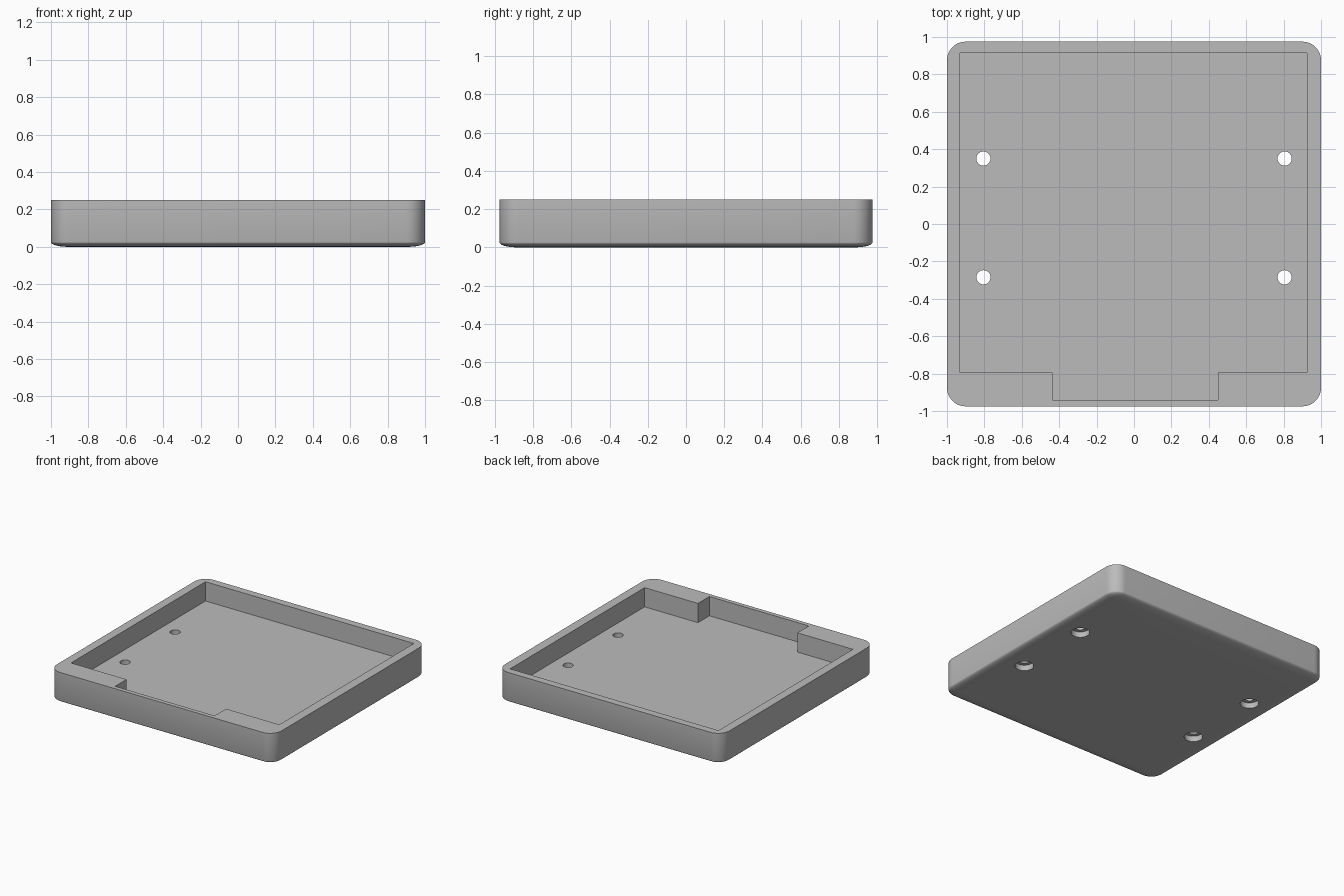
import bpy, bmesh, math

if "Cube" in bpy.data.objects:
    bpy.data.objects.remove(bpy.data.objects["Cube"])

HALF_X, HALF_Y, HEIGHT = 1.0, 0.975, 0.25
FLOOR_Z = 0.095
CORNER_R = 0.1
EDGE_W, EDGE_H = 0.09, 0.026       # rounding of the underside rim


def new_object(name, bm):
    bmesh.ops.recalc_face_normals(bm, faces=bm.faces[:])
    mesh = bpy.data.meshes.new(name)
    bm.to_mesh(mesh)
    bm.free()
    obj = bpy.data.objects.new(name, mesh)
    bpy.context.collection.objects.link(obj)
    return obj


def loft(name, rings):
    """Closed solid through a stack of equal-sized point rings."""
    bm = bmesh.new()
    loops = [[bm.verts.new(p) for p in ring] for ring in rings]
    for a, b in zip(loops, loops[1:]):
        for i in range(len(a)):
            j = (i + 1) % len(a)
            bm.faces.new((a[i], a[j], b[j], b[i]))
    bm.faces.new(loops[0][::-1])
    bm.faces.new(loops[-1])
    return new_object(name, bm)


def rounded_ring(inset, z, steps=10):
    """Rounded rectangle, pulled inward by inset."""
    r = CORNER_R - inset
    cx, cy = HALF_X - CORNER_R, HALF_Y - CORNER_R
    points = []
    for k, (sx, sy) in enumerate(((1, 1), (-1, 1), (-1, -1), (1, -1))):
        for i in range(steps + 1):
            a = math.pi / 2 * (k + i / steps)
            points.append((sx * cx + r * math.cos(a), sy * cy + r * math.sin(a), z))
    return points


def circle_ring(x, y, r, z, n=32):
    return [(x + r * math.cos(2 * math.pi * i / n),
             y + r * math.sin(2 * math.pi * i / n), z) for i in range(n)]


def cut(target, cutter):
    mod = target.modifiers.new("cut", 'BOOLEAN')
    mod.operation, mod.solver, mod.object = 'DIFFERENCE', 'EXACT', cutter
    bpy.context.view_layer.objects.active = target
    bpy.ops.object.modifier_apply(modifier=mod.name)
    bpy.data.objects.remove(cutter)


# Tray body: softened underside rim, straight walls
rings = []
for i in range(9):
    a = math.pi / 2 * i / 8
    rings.append(rounded_ring(EDGE_W * (1 - math.sin(a)), EDGE_H * (1 - math.cos(a))))
rings.append(rounded_ring(0, HEIGHT))
tray = loft("tray", rings)

# Pocket with a wider bay toward the front
outline = [(-0.93, 0.915), (-0.93, -0.795), (-0.435, -0.795), (-0.435, -0.94),
           (0.45, -0.94), (0.45, -0.795), (0.925, -0.795), (0.925, 0.915)]
cut(tray, loft("pocket_cutter", [[(x, y, z) for x, y in outline] for z in (FLOOR_Z, 0.4)]))

# Four screw holes, each with a counterbore underneath
for x in (-0.805, 0.805):
    for y in (0.35, -0.285):
        profile = ((0.068, -0.1), (0.068, 0.045), (0.038, 0.045), (0.038, 0.17))
        cut(tray, loft("hole_cutter", [circle_ring(x, y, r, z) for r, z in profile]))

# Single grey finish
grey = bpy.data.materials.new("grey")
grey.diffuse_color = (0.5, 0.5, 0.5, 1)
grey.use_nodes = True
grey.node_tree.nodes["Principled BSDF"].inputs["Base Color"].default_value = grey.diffuse_color
tray.data.materials.clear()
tray.data.materials.append(grey)
for poly in tray.data.polygons:
    poly.material_index = 0

bpy.ops.object.select_all(action='DESELECT')
tray.select_set(True)
bpy.context.view_layer.objects.active = tray
bpy.ops.object.shade_smooth_by_angle(angle=math.radians(35))
